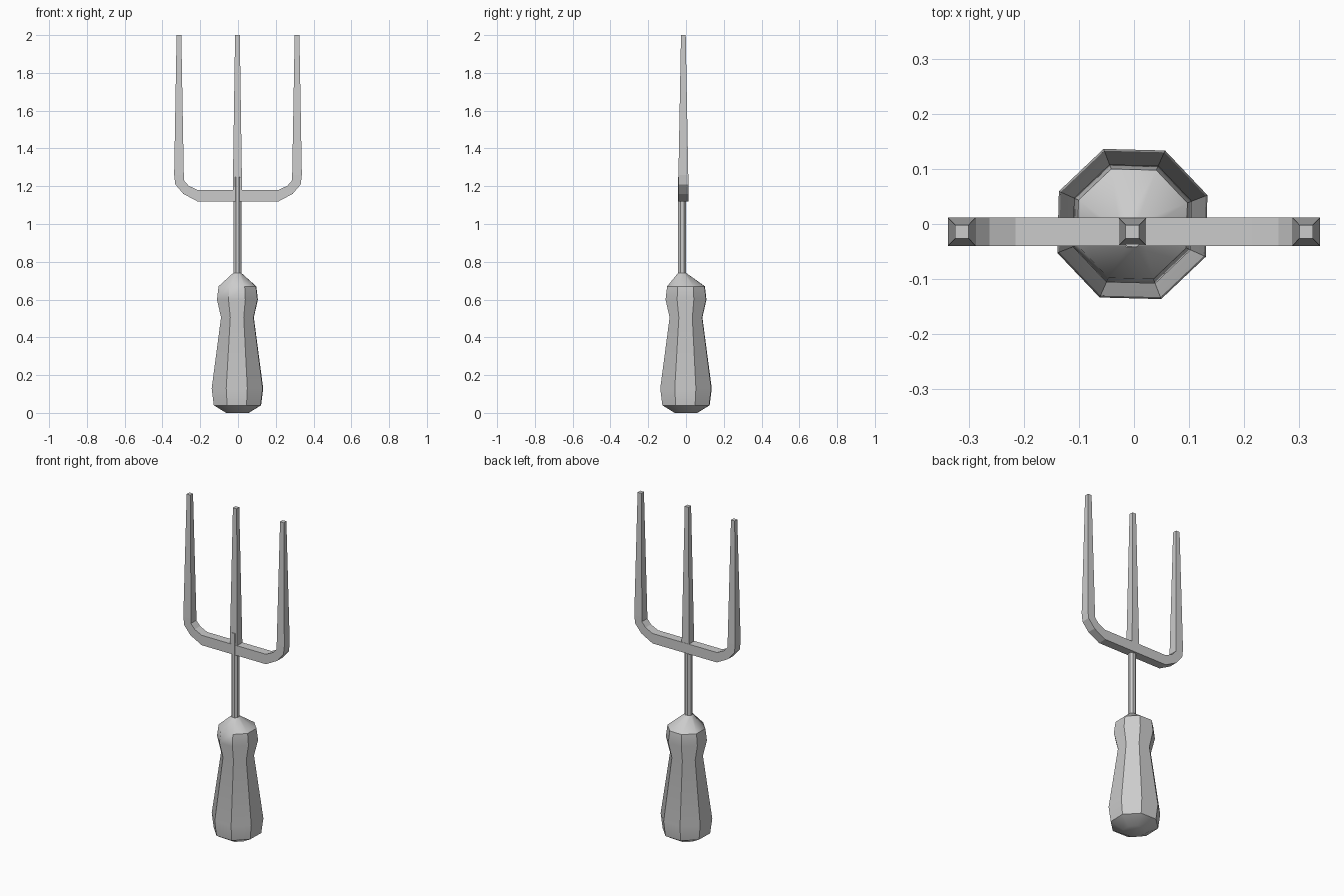
import bpy, bmesh, math

cube = bpy.data.objects.get("Cube")
if cube:
    bpy.data.objects.remove(cube)

grey = bpy.data.materials.new("plain_grey")
grey.use_nodes = True
grey.diffuse_color = (0.6, 0.6, 0.6, 1)
grey.node_tree.nodes["Principled BSDF"].inputs["Base Color"].default_value = (0.6, 0.6, 0.6, 1)


def loft(name, rings, smooth=False):
    """Skin a closed solid over rings of points with equal counts."""
    bm = bmesh.new()
    loops = [[bm.verts.new(p) for p in ring] for ring in rings]
    for a, b in zip(loops, loops[1:]):
        for i in range(len(a)):
            j = (i + 1) % len(a)
            bm.faces.new((a[i], a[j], b[j], b[i]))
    bm.faces.new(loops[0][::-1])
    bm.faces.new(loops[-1])
    bmesh.ops.recalc_face_normals(bm, faces=bm.faces)
    mesh = bpy.data.meshes.new(name)
    bm.to_mesh(mesh)
    bm.free()
    mesh.materials.append(grey)
    obj = bpy.data.objects.new(name, mesh)
    bpy.context.collection.objects.link(obj)
    if smooth:
        bpy.ops.object.select_all(action="DESELECT")
        obj.select_set(True)
        bpy.context.view_layer.objects.active = obj
        bpy.ops.object.shade_smooth_by_angle(angle=math.radians(35))
    return obj


def octagon(radius, z, x=-0.003, y=0.0, turn=21):
    angles = [math.radians(turn + 45 * i) for i in range(8)]
    return [(x + radius * math.cos(a), y + radius * math.sin(a), z) for a in angles]


def square(x, y, half, z):
    return [(x + sx * half, y + sy * half, z)
            for sx, sy in ((-1, -1), (1, -1), (1, 1), (-1, 1))]


# Faceted grip: flat butt, wide belly, waist, knob and a cone onto the shaft
grip_profile = [(0.064, 0.005), (0.134, 0.04), (0.146, 0.13), (0.093, 0.505),
                (0.116, 0.60), (0.107, 0.67)]
rings = [octagon(r, z) for r, z in grip_profile]
rings[0] = octagon(0.064, 0.0)
rings.append(octagon(0.024, 0.74, -0.004, -0.02))
loft("handle", rings, smooth=True)

# Thin shaft, running up just proud of the front of the crossbar
loft("shaft", [octagon(0.0225, z, -0.003, -0.0205, 22.5) for z in (0.72, 1.25)], smooth=True)

# Crossbar bending up into the outer tine: outer x, z, inner x, z, half depth
MID_Y = -0.014
bend = [(0, 1.12, 0, 1.18, 0.026),
        (0.215, 1.12, 0.215, 1.18, 0.026),
        (0.29, 1.16, 0.262, 1.203, 0.026),
        (0.332, 1.21, 0.287, 1.232, 0.026),
        (0.338, 1.26, 0.287, 1.26, 0.026),
        (0.325, 2.0, 0.30, 2.0, 0.0125)]
fork = loft("crossbar_and_outer_tines",
            [[(ox, MID_Y - d, oz), (ix, MID_Y - d, iz),
              (ix, MID_Y + d, iz), (ox, MID_Y + d, oz)] for ox, oz, ix, iz, d in bend])

# Open the inner end so the two mirrored halves weld into one bar
bm = bmesh.new()
bm.from_mesh(fork.data)
ends = [f for f in bm.faces if all(abs(v.co.x) < 1e-5 for v in f.verts)]
bmesh.ops.delete(bm, geom=ends, context="FACES_ONLY")
bm.to_mesh(fork.data)
bm.free()
mirror = fork.modifiers.new("other_side", "MIRROR")
mirror.use_clip = True

# Centre tine
loft("centre_tine", [square(-0.003, MID_Y, 0.025, 1.15), square(-0.003, MID_Y, 0.0125, 2.0)])
